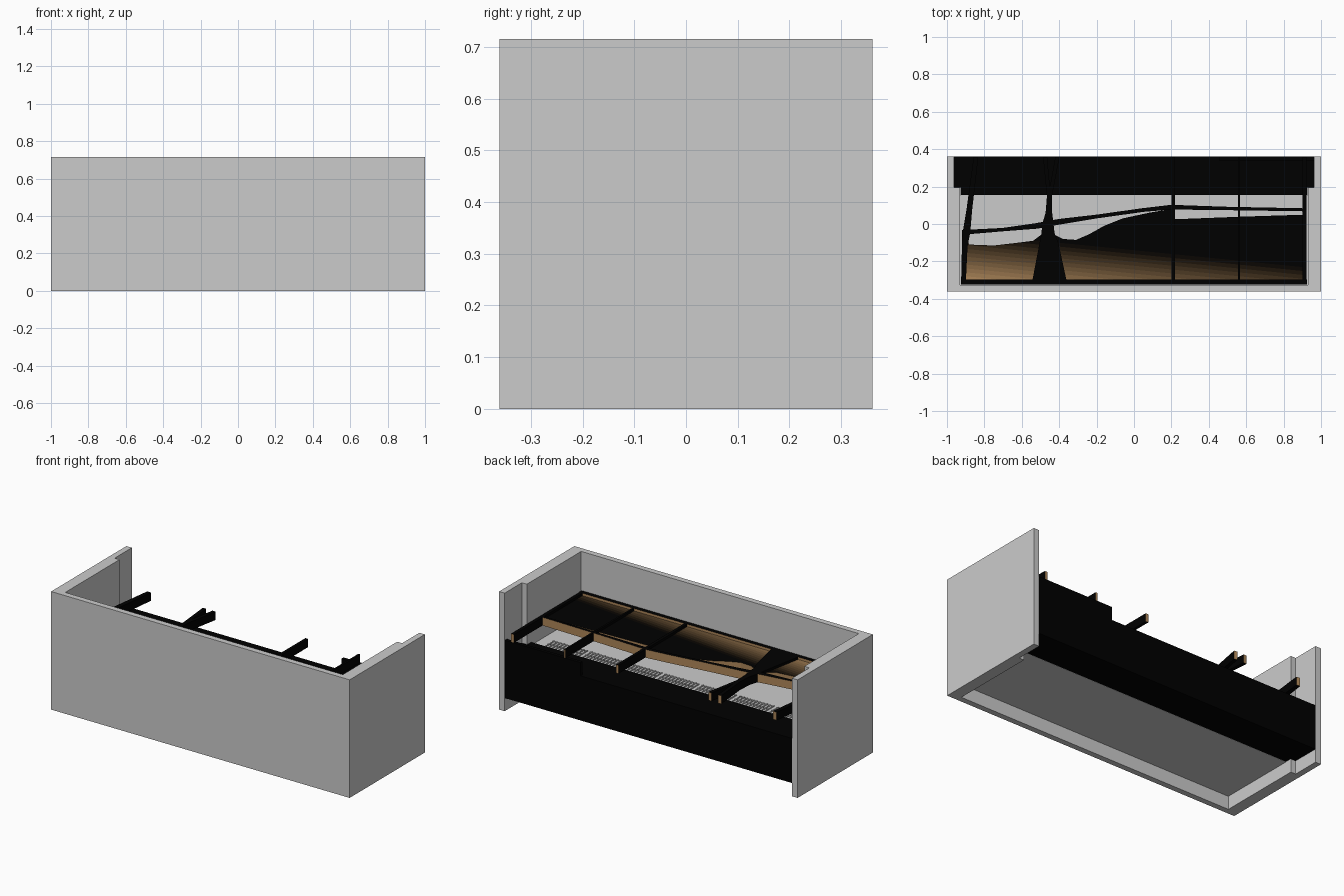
import bpy, bmesh
from mathutils import Vector

if "Cube" in bpy.data.objects:
    bpy.data.objects.remove(bpy.data.objects["Cube"])


def material(name, rgb):
    m = bpy.data.materials.new(name)
    m.diffuse_color = (*rgb, 1)
    m.use_nodes = True
    m.node_tree.nodes["Principled BSDF"].inputs["Base Color"].default_value = m.diffuse_color
    return m


BLACK = material("black", (0, 0, 0))
WOOD_RGB = (0.42, 0.24, 0.10)
WOOD = material("wood", WOOD_RGB)


def finish(name, bm, mat=None):
    bmesh.ops.recalc_face_normals(bm, faces=bm.faces)
    me = bpy.data.meshes.new(name)
    bm.to_mesh(me)
    bm.free()
    ob = bpy.data.objects.new(name, me)
    bpy.context.collection.objects.link(ob)
    if mat:
        me.materials.append(mat)
    return ob


def add_prism(bm, pts, z0, z1):
    face = bm.faces.new([bm.verts.new((x, y, z0)) for x, y in pts])
    top = bmesh.ops.extrude_face_region(bm, geom=[face], use_keep_orig=True)["geom"]
    bmesh.ops.translate(bm, vec=(0, 0, z1 - z0),
                        verts=[g for g in top if isinstance(g, bmesh.types.BMVert)])


def prism(name, pts, z0, z1, mat=None):
    bm = bmesh.new()
    add_prism(bm, pts, z0, z1)
    return finish(name, bm, mat)


def rect(x0, x1, y0, y1):
    return [(x0, y0), (x1, y0), (x1, y1), (x0, y1)]


def branch(name, path, z0=0.43, z1=0.48):
    """Flat black bar along (x, y, width) points, wood on its back end."""
    left, right = [], []
    for i, (x, y, w) in enumerate(path):
        a, b = path[max(i - 1, 0)], path[min(i + 1, len(path) - 1)]
        d = Vector((b[0] - a[0], b[1] - a[1])).normalized()
        left.append((x - d.y * w / 2, y + d.x * w / 2))
        right.append((x + d.y * w / 2, y - d.x * w / 2))
    ob = prism(name, left + right[::-1], z0, z1, BLACK)
    ob.data.materials.append(WOOD)
    for p in ob.data.polygons:
        if p.normal.y > 0.5:
            p.material_index = 1


# Grey surrounding wall, open at the back, thinner beside the rear cabinet
half = [(1, -0.36), (1, 0.36), (0.963, 0.36), (0.963, 0.195), (0.93, 0.195), (0.93, -0.325)]
prism("surround_wall", half + [(-x, y) for x, y in half[::-1]], 0, 0.715)

# Grey inner counter
prism("inner_counter", rect(-0.93, 0.93, -0.325, 0.155), 0.08, 0.33)

# Slatted grille on the counter
bm = bmesh.new()
for start in (-0.87, -0.62, -0.37, -0.12, 0.13, 0.38, 0.63):
    for i in range(11):
        x = start + i * 0.022
        add_prism(bm, rect(x, x + 0.006, 0.04, 0.145), 0.33, 0.335)
    for y in (0.05, 0.095, 0.137):
        add_prism(bm, rect(start, start + 0.226, y, y + 0.006), 0.335, 0.338)
finish("counter_grille", bm)

# Black rear cabinet with a raised panel at one end
half = [(0.928, 0.156), (0.928, 0.195), (0.962, 0.195), (0.962, 0.36)]
prism("rear_cabinet", half + [(-x, y) for x, y in half[::-1]], 0.08, 0.35, BLACK)
prism("rear_cabinet_raised_panel", rect(0.455, 0.962, 0.34, 0.36), 0.35, 0.43, BLACK)

# Infill below the branches, fading in bands from wood to black
bm = bmesh.new()
add_prism(bm, [(-0.92, -0.32), (0.92, -0.32), (0.92, 0.05), (0.6, 0.04), (0.21, 0.025),
               (0.2, 0.08), (0.08, 0.06), (-0.06, 0.03), (-0.16, -0.01), (-0.24, -0.055),
               (-0.31, -0.085), (-0.38, -0.08), (-0.44, -0.05), (-0.5, -0.06),
               (-0.54, -0.09), (-0.62, -0.10), (-0.75, -0.115), (-0.88, -0.11),
               (-0.92, -0.05)], 0.43, 0.465)
bmesh.ops.triangulate(bm, faces=bm.faces)
BANDS = 12


def fade(x, y):
    return (y + 0.3) / 0.25 + (x + 0.9) * 0.4


for k in range(1, BANDS + 1):
    y = (k / BANDS - 0.36) * 0.25 - 0.3
    bmesh.ops.bisect_plane(bm, geom=bm.verts[:] + bm.edges[:] + bm.faces[:],
                           plane_co=(0, y, 0), plane_no=(0.4, 4, 0))
infill = finish("infill_panel", bm)
for k in range(BANDS + 1):
    f = 1 - k / BANDS
    infill.data.materials.append(material(f"wood_fade_{k}", [c * f * f for c in WOOD_RGB]))
for p in infill.data.polygons:
    t = fade(p.center.x, p.center.y)
    p.material_index = max(0, min(BANDS, int(t * BANDS)))
    if p.normal.y > 0.3:
        p.material_index = 0

# Frame edges
branch("front_rail", [(-0.925, -0.31, 0.025), (0.925, -0.31, 0.025)])
branch("right_rail", [(0.912, -0.32, 0.02), (0.912, 0.358, 0.02)])

# Branches reaching to the back
branch("left_branch", [(-0.912, -0.32, 0.025), (-0.905, -0.12, 0.03), (-0.895, -0.04, 0.04),
                       (-0.88, 0.08, 0.03), (-0.845, 0.357, 0.025)])
branch("trunk", [(-0.452, -0.32, 0.19), (-0.455, -0.1, 0.10), (-0.46, -0.05, 0.07),
                 (-0.46, 0.0, 0.06), (-0.455, 0.06, 0.035), (-0.452, 0.16, 0.025)])
branch("trunk_left_fork", [(-0.454, 0.13, 0.02), (-0.475, 0.357, 0.022)])
branch("trunk_right_fork", [(-0.452, 0.13, 0.02), (-0.41, 0.357, 0.022)])
for name, x, w in (("middle_branch", 0.21, 0.018), ("thin_branch", 0.562, 0.012)):
    branch(name, [(x, -0.32, w), (x, 0.358, w)])

# Long branch crossing the others
branch("cross_branch", [(-0.92, -0.045, 0.025), (-0.7, -0.03, 0.018), (-0.52, -0.01, 0.03),
                        (-0.4, 0.012, 0.03), (-0.2, 0.04, 0.02), (0.05, 0.075, 0.02),
                        (0.2, 0.09, 0.025), (0.5, 0.083, 0.018), (0.91, 0.076, 0.016)])
